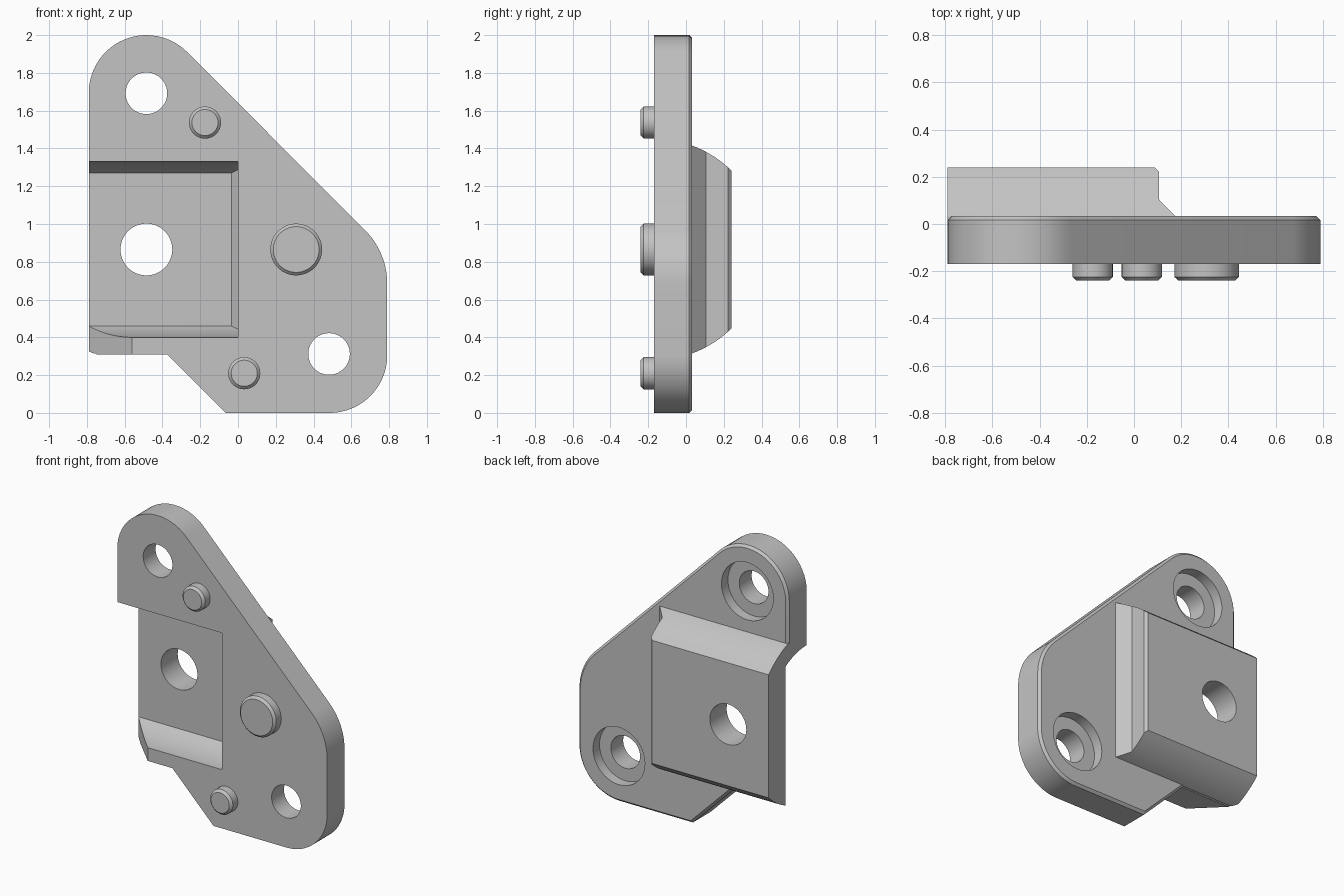
import bpy, bmesh, math
from mathutils import Vector

if "Cube" in bpy.data.objects:
    bpy.data.objects.remove(bpy.data.objects["Cube"], do_unlink=True)

grey = bpy.data.materials.new("plain grey")
grey.use_nodes = True
GREY = (0.55, 0.55, 0.55, 1)
grey.diffuse_color = GREY
grey.node_tree.nodes["Principled BSDF"].inputs["Base Color"].default_value = GREY

FRONT, BACK, PAD_BACK, FLOOR = -0.17, 0.033, 0.24, 0.06
MID = 0.865      # height of the pad's centre line
LEFT = -0.79


def new_object(name, bm):
    bmesh.ops.recalc_face_normals(bm, faces=bm.faces)
    mesh = bpy.data.meshes.new(name)
    bm.to_mesh(mesh)
    bm.free()
    mesh.materials.append(grey)
    obj = bpy.data.objects.new(name, mesh)
    bpy.context.collection.objects.link(obj)
    return obj


def prism(name, points, axis, low, high, bevel=0):
    """Extrude a 2D outline along an axis; optionally chamfer its far rim."""
    bm = bmesh.new()

    def place(p):
        co = list(p)
        co.insert(axis, low)
        return bm.verts.new(co)

    face = bm.faces.new([place(p) for p in points])
    new = bmesh.ops.extrude_face_region(bm, geom=[face])["geom"]
    move = Vector((0, 0, 0))
    reach = high - low
    move[axis] = reach - math.copysign(bevel, reach)
    bmesh.ops.translate(bm, vec=move, verts=[v for v in new if isinstance(v, bmesh.types.BMVert)])
    bmesh.ops.recalc_face_normals(bm, faces=bm.faces)
    if bevel:
        cap = [f for f in new if isinstance(f, bmesh.types.BMFace)]
        bmesh.ops.inset_region(bm, faces=cap, thickness=bevel, depth=0, use_even_offset=True)
        move = Vector((0, 0, 0))
        move[axis] = math.copysign(bevel, reach)
        bmesh.ops.translate(bm, vec=move, verts=list({v for f in cap for v in f.verts}))
    return new_object(name, bm)


def arc(cx, cz, r, start, end, steps=20):
    angles = [math.radians(start + (end - start) * i / steps) for i in range(steps + 1)]
    return [(cx + r * math.cos(a), cz + r * math.sin(a)) for a in angles]


def circle(cx, cz, r):
    return arc(cx, cz, r, 0, 360, 64)[:-1]


def combine(target, tool, operation):
    mod = target.modifiers.new(operation.lower(), 'BOOLEAN')
    mod.operation, mod.solver, mod.object = operation, 'EXACT', tool
    bpy.context.view_layer.objects.active = target
    bpy.ops.object.modifier_apply(modifier=mod.name)
    bpy.data.objects.remove(tool, do_unlink=True)


def barrel(name, radius, y_start, y_clip, y_end, plan):
    """Block with curved top and bottom, trimmed by a plan outline."""
    upper = [(y_start, MID + math.sqrt(radius**2 - (y_clip - FRONT)**2))]
    for i in range(13):
        y = y_clip + (y_end - y_clip) * i / 12
        upper.append((y, MID + math.sqrt(radius**2 - (y - FRONT)**2)))
    lower = [(y, 2 * MID - z) for y, z in reversed(upper)]
    block = prism(name, upper + lower, 0, -1.2 if y_start < FRONT else LEFT, 0.5)
    combine(block, prism("trim", plan, 2, 0, 2), 'INTERSECT')
    return block


# Plate with rounded corners and a chamfered back rim
outline = (arc(-0.485, 1.695, 0.305, 180, 45)
           + arc(0.39, 0.684, 0.4, 45, 0)
           + arc(0.485, 0.305, 0.305, 0, -90)
           + [(-0.065, 0), (-0.375, 0.31), (LEFT, 0.31)])
body = prism("mounting_plate", outline, 1, FRONT, BACK, 0.016)

# Raised pad on the back
pad_plan = [(-1, -0.1), (0.18, -0.1), (0.18, BACK - 0.005), (0.105, 0.105),
            (0.105, PAD_BACK - 0.017), (0.088, PAD_BACK), (-1, PAD_BACK)]
combine(body, barrel("pad", 0.586, 0.0, BACK, PAD_BACK, pad_plan), 'UNION')

# Curved pocket in the front, open on one side
pocket_plan = [(-1.1, -0.4), (0, -0.4), (0, FLOOR - 0.035), (-0.035, FLOOR), (-1.1, FLOOR)]
combine(body, barrel("pocket", 0.465, -0.3, FRONT, FLOOR, pocket_plan), 'DIFFERENCE')

# Slanted cut on the lower corner beside the pocket
slant = [(-0.46, -0.27), (-0.9, -0.27), (-0.9, 0.168)]
combine(body, prism("corner_cut", slant, 2, 0.1, 0.7), 'DIFFERENCE')

# Pad hole, then the two counterbored screw holes
combine(body, prism("pad_hole", circle(-0.485, MID, 0.137), 1, -0.1, 0.4), 'DIFFERENCE')
for x, z in ((-0.485, 1.692), (0.482, 0.312)):
    combine(body, prism("screw_hole", circle(x, z, 0.11), 1, -0.4, 0.3), 'DIFFERENCE')
    combine(body, prism("counterbore", circle(x, z, 0.195), 1, BACK - 0.07, 0.3), 'DIFFERENCE')

# Locating pins on the front
parts = [body]
for name, x, z, r in (("upper_pin", -0.175, 1.537, 0.085),
                      ("lower_pin", 0.033, 0.21, 0.085),
                      ("large_pin", 0.308, MID, 0.137)):
    parts.append(prism(name, circle(x, z, r), 1, FRONT + 0.01, -0.24, 0.016))

# Smooth the curved walls, keep the edges crisp
bpy.ops.object.select_all(action='DESELECT')
for obj in parts:
    obj.data.materials.clear()
    obj.data.materials.append(grey)
    for face in obj.data.polygons:
        face.material_index = 0
    obj.select_set(True)
bpy.context.view_layer.objects.active = body
bpy.ops.object.shade_smooth_by_angle(angle=math.radians(20))
